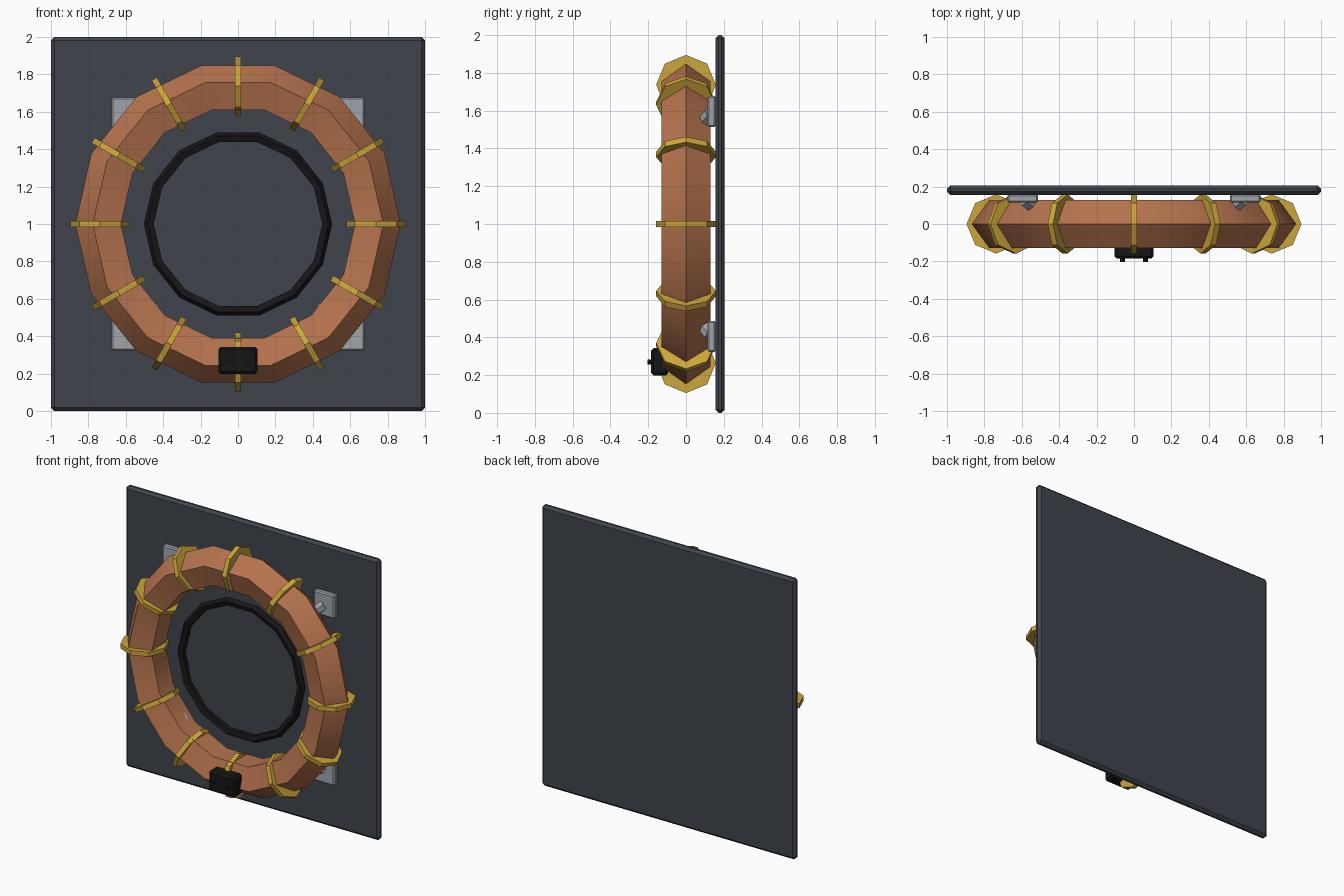
import bpy, math
from mathutils import Vector

if "Cube" in bpy.data.objects:
    bpy.data.objects.remove(bpy.data.objects["Cube"])


def material(name, r, g, b):
    m = bpy.data.materials.new(name)
    m.diffuse_color = (r, g, b, 1)
    m.use_nodes = True
    m.node_tree.nodes["Principled BSDF"].inputs["Base Color"].default_value = m.diffuse_color
    return m


SLATE = material("slate", 0.05, 0.058, 0.072)
COPPER = material("copper", 0.46, 0.17, 0.075)
BRASS = material("brass", 0.60, 0.38, 0.045)
BLACK = material("black", 0.008, 0.008, 0.009)
STEEL = material("steel", 0.35, 0.37, 0.40)


def finish(name, mat):
    ob = bpy.context.object
    ob.name = name
    ob.data.materials.append(mat)
    return ob


def box(name, center, size, mat, bevel):
    bpy.ops.mesh.primitive_cube_add(size=1, location=center)
    ob = finish(name, mat)
    ob.scale = size
    bpy.ops.object.transform_apply(location=False, rotation=False, scale=True)
    mod = ob.modifiers.new("chamfer", 'BEVEL')
    mod.width = bevel
    mod.segments = 1
    return ob


def ring(name, y, major, minor, mat):
    bpy.ops.mesh.primitive_torus_add(
        major_segments=14, minor_segments=5, major_radius=major, minor_radius=minor,
        location=(0, y, 1), rotation=(math.pi / 2, 0, 0))
    ob = finish(name, mat)
    bpy.ops.object.shade_smooth_by_angle(angle=math.radians(30))
    return ob


def rod(name, a, b, radius, sides, mat):
    a, b = Vector(a), Vector(b)
    bpy.ops.mesh.primitive_cylinder_add(
        vertices=sides, radius=radius, depth=(b - a).length, location=(a + b) / 2,
        rotation=(b - a).to_track_quat('Z', 'Y').to_euler())
    return finish(name, mat)


# Back panel
box("back_panel", (0, 0.18, 1), (2, 0.05, 2), SLATE, 0.018)

# Copper coil and inner black ring
ring("coil", 0, 0.735, 0.135, COPPER)
ring("inner_ring", 0.04, 0.474, 0.029, BLACK)

# Brass bands around the coil
for i in range(12):
    a = i * math.pi / 6
    bpy.ops.mesh.primitive_cylinder_add(
        vertices=8, radius=0.158, depth=0.033,
        location=(0.737 * math.cos(a), 0, 1 + 0.737 * math.sin(a)), rotation=(0, -a, 0))
    finish(f"coil_band_{i + 1}", BRASS)

# Mounting plates and slanted struts that hold the coil
d = math.sqrt(0.5)
for sx in (-1, 1):
    for sz in (-1, 1):
        box("mount_plate", (sx * 0.595, 0.136, 1 + sz * 0.595), (0.165, 0.042, 0.165), STEEL, 0.008)
        rod("mount_strut", (sx * 0.83 * d, 0.13, 1 + sz * 0.83 * d),
            (sx * 0.625 * d, 0.005, 1 + sz * 0.625 * d), 0.035, 6, STEEL)

# Terminal box with two studs
box("terminal_box", (0, -0.14, 0.27), (0.21, 0.09, 0.146), BLACK, 0.014)
for sx in (-1, 1):
    rod("terminal_stud", (sx * 0.062, -0.18, 0.27), (sx * 0.062, -0.203, 0.27), 0.013, 8, BLACK)
